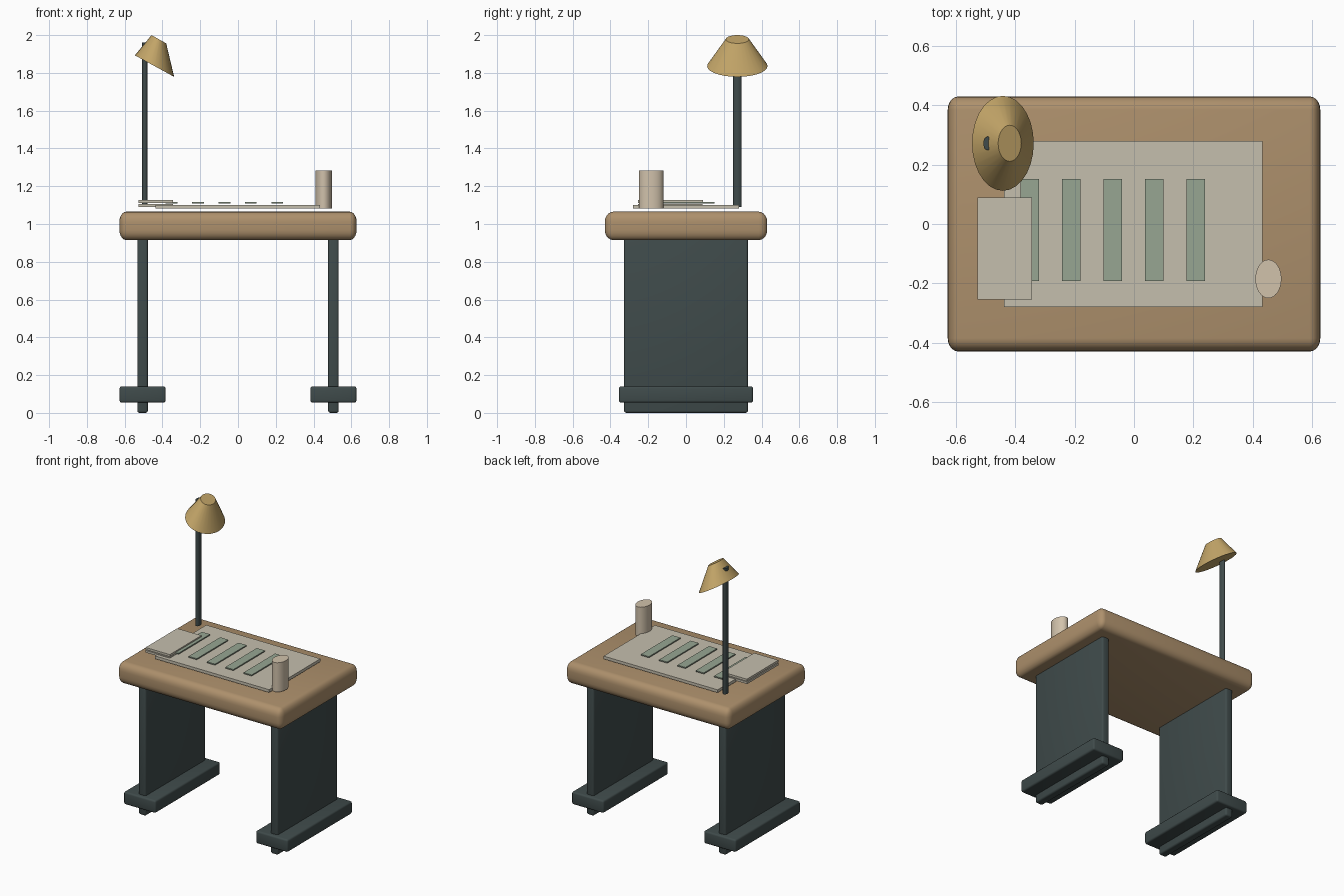
import bpy, bmesh, math
from mathutils import Vector

if "Cube" in bpy.data.objects:
    bpy.data.objects.remove(bpy.data.objects["Cube"])


def material(name, rgb):
    m = bpy.data.materials.new(name)
    m.diffuse_color = (*rgb, 1)
    m.use_nodes = True
    m.node_tree.nodes["Principled BSDF"].inputs["Base Color"].default_value = m.diffuse_color
    return m


wood = material("warm_wood", (0.42, 0.28, 0.15))
dark = material("dark_slate", (0.05, 0.07, 0.07))
paper = material("pale_paper", (0.56, 0.52, 0.42))
green = material("sage", (0.31, 0.38, 0.29))
brass = material("brass", (0.55, 0.38, 0.14))
clay = material("pale_clay", (0.64, 0.54, 0.41))


def finish(name, bm, mat, angle=35):
    bmesh.ops.recalc_face_normals(bm, faces=bm.faces)
    me = bpy.data.meshes.new(name)
    bm.to_mesh(me)
    bm.free()
    ob = bpy.data.objects.new(name, me)
    bpy.context.collection.objects.link(ob)
    me.materials.append(mat)
    bpy.ops.object.select_all(action='DESELECT')
    ob.select_set(True)
    bpy.context.view_layer.objects.active = ob
    bpy.ops.object.shade_smooth_by_angle(angle=math.radians(angle))
    return ob


def box(name, lo, hi, mat, bevel=0, segments=3, stretch=(1, 1, 1)):
    """Box between two corners; stretch scales the bevel per axis."""
    lo, hi, st = Vector(lo), Vector(hi), Vector(stretch)
    bm = bmesh.new()
    bmesh.ops.create_cube(bm, size=1)
    size, mid = hi - lo, (hi + lo) / 2
    bmesh.ops.scale(bm, verts=bm.verts, vec=[size[i] / st[i] for i in range(3)])
    if bevel:
        bmesh.ops.bevel(bm, geom=bm.edges[:], offset=bevel, segments=segments,
                        profile=0.5, affect='EDGES')
    bmesh.ops.scale(bm, verts=bm.verts, vec=st)
    bmesh.ops.translate(bm, verts=bm.verts, vec=mid)
    return finish(name, bm, mat)


def loft(name, rings, mat, sides):
    """Closed solid through elliptical rings: (centre, half axis u, half axis v)."""
    bm = bmesh.new()
    loops = []
    for c, u, v in rings:
        c, u, v = Vector(c), Vector(u), Vector(v)
        loops.append([bm.verts.new(c + u * math.cos(a) + v * math.sin(a))
                      for a in (2 * math.pi * i / sides for i in range(sides))])
    for a, b in zip(loops, loops[1:]):
        for i in range(sides):
            j = (i + 1) % sides
            bm.faces.new((a[i], a[j], b[j], b[i]))
    bm.faces.new(loops[0])
    bm.faces.new(loops[-1])
    return finish(name, bm, mat)


def post(name, x, y, z0, z1, rx, ry, mat, sides):
    return loft(name, [((x, y, z), (rx, 0, 0), (0, ry, 0)) for z in (z0, z1)], mat, sides)


# Rounded table top
box("table_top", (-0.628, -0.43, 0.915), (0.628, 0.43, 1.065), wood,
    bevel=0.045, segments=5, stretch=(0.8, 1, 1.2))

# Panel legs and floor runners
for side, s in (("left", -1), ("right", 1)):
    x = 0.505 * s
    box(side + "_leg_panel", (x - 0.028, -0.328, 0), (x + 0.028, 0.328, 0.97),
        dark, bevel=0.012)
    box(side + "_foot_runner", (x - 0.122, -0.355, 0.054), (x + 0.122, 0.355, 0.141),
        dark, bevel=0.012)

# Desk mat and printed strips
box("desk_mat", (-0.438, -0.28, 1.081), (0.434, 0.28, 1.101), paper)
for i in range(5):
    x = -0.352 + 0.14 * i
    box(f"strip_{i + 1}", (x - 0.031, -0.192, 1.109), (x + 0.031, 0.152, 1.117), green)

# Pair of stacked pads
box("lower_pad", (-0.528, -0.255, 1.091), (-0.343, 0.087, 1.106), paper)
box("upper_pad", (-0.528, -0.255, 1.111), (-0.343, 0.09, 1.126), paper)

# Oval cup
post("cup", 0.453, -0.185, 1.081, 1.283, 0.044, 0.065, clay, 32)

# Lamp pole and tilted shade
post("lamp_pole", -0.493, 0.272, 1.09, 1.96, 0.015, 0.023, dark, 16)
loft("lamp_shade", [((-0.442, 0.272, 1.836), (0.104, 0, -0.057), (0, 0.16, 0)),
                    ((-0.419, 0.272, 1.978), (0.039, 0, -0.022), (0, 0.061, 0))], brass, 28)
